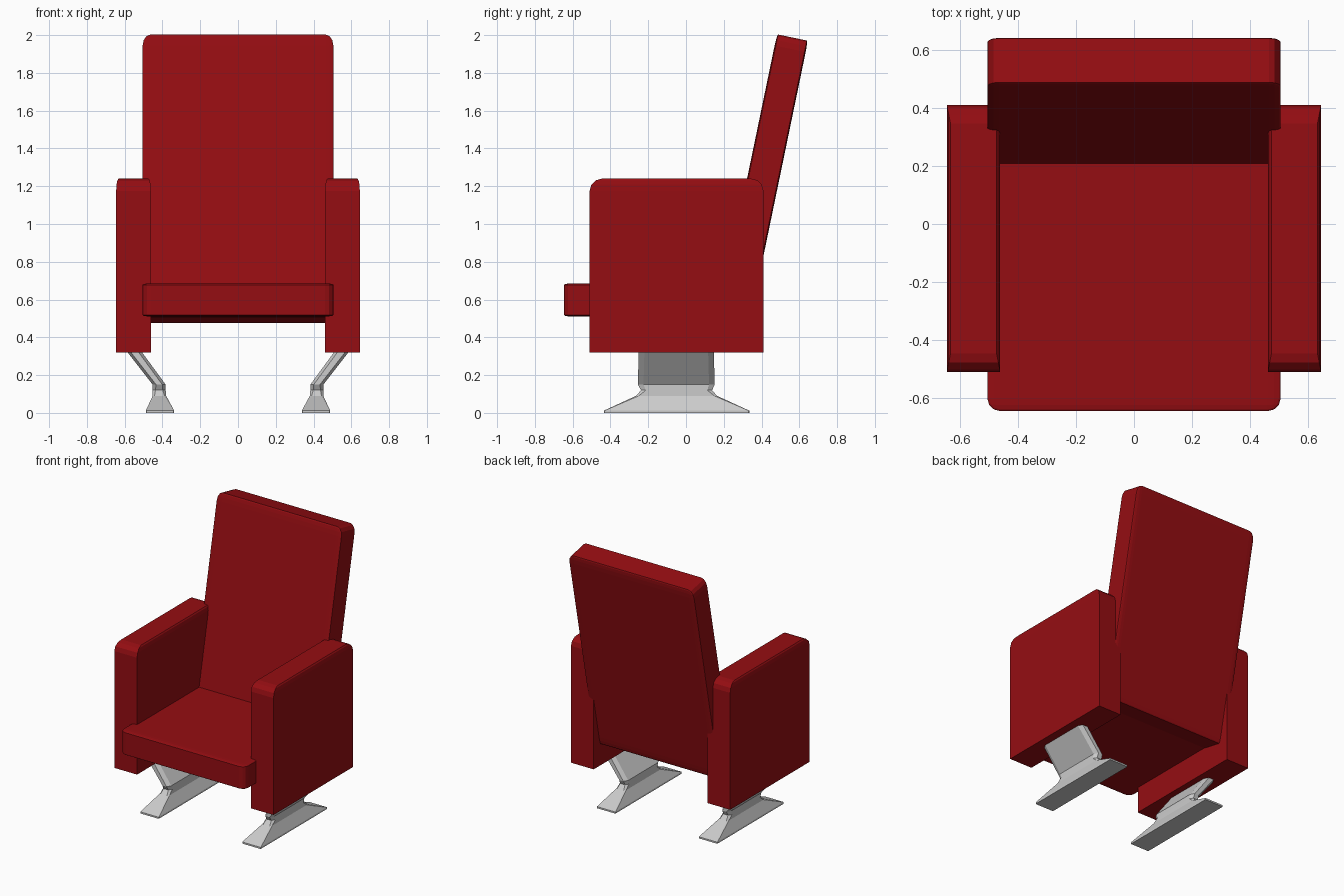
import bpy, bmesh, math
from mathutils import Matrix

if "Cube" in bpy.data.objects:
    bpy.data.objects.remove(bpy.data.objects["Cube"])

red = bpy.data.materials.new("red_fabric")
red.diffuse_color = (0.30, 0.004, 0.006, 1)
red.use_nodes = True
red.node_tree.nodes["Principled BSDF"].inputs["Base Color"].default_value = red.diffuse_color


def make_object(name, bm, mat=None, mirror=False):
    bmesh.ops.recalc_face_normals(bm, faces=bm.faces)
    me = bpy.data.meshes.new(name)
    bm.to_mesh(me)
    bm.free()
    ob = bpy.data.objects.new(name, me)
    bpy.context.collection.objects.link(ob)
    if mat:
        me.materials.append(mat)
    if mirror:
        ob.modifiers.new("Mirror", 'MIRROR')
    return ob


def cushion(name, centre, half, bevel, tilt=0, top_only=False, mirror=False):
    """Bevelled cube stretched to size, so the bevel stretches with each axis."""
    bm = bmesh.new()
    bmesh.ops.create_cube(bm, size=2)
    edges = [e for e in bm.edges
             if not top_only or all(v.co.z > 0.5 for v in e.verts)]
    bmesh.ops.bevel(bm, geom=edges, offset=bevel, segments=3, profile=0.5,
                    affect='EDGES')
    m = (Matrix.Translation(centre) @ Matrix.Rotation(tilt, 4, 'X')
         @ Matrix.Diagonal((*half, 1)))
    bm.transform(m)
    return make_object(name, bm, red, mirror)


def loft(name, sections):
    """Skin chamfered rectangles: (z, x0, x1, y0, y1, chamfer x, chamfer y)."""
    bm = bmesh.new()
    rings = []
    for z, x0, x1, y0, y1, cx, cy in sections:
        pts = [(x0 + cx, y0), (x1 - cx, y0), (x1, y0 + cy), (x1, y1 - cy),
               (x1 - cx, y1), (x0 + cx, y1), (x0, y1 - cy), (x0, y0 + cy)]
        rings.append([bm.verts.new((x, y, z)) for x, y in pts])
    for a, b in zip(rings, rings[1:]):
        for i in range(8):
            j = (i + 1) % 8
            bm.faces.new((a[i], a[j], b[j], b[i]))
    bm.faces.new(rings[0])
    bm.faces.new(rings[-1])
    return make_object(name, bm, None, True)


# Seat cushion
cushion("seat", (0, -0.17, 0.598), (0.505, 0.475, 0.088), 0.09)

# Reclined backrest
cushion("backrest", (0, 0.409, 1.24), (0.505, 0.084, 0.763), 0.08,
        tilt=-math.radians(11.7))

# Armrests, rounded along the top only
cushion("armrests", (0.553, -0.05, 0.78), (0.092, 0.46, 0.46), 0.14,
        top_only=True, mirror=True)

# Metal legs: flared foot, narrow neck, slanted upper plate
loft("legs", [
    (0.00, 0.338, 0.488, -0.435, 0.335, 0.003, 0.003),
    (0.012, 0.338, 0.488, -0.435, 0.335, 0.003, 0.003),
    (0.09, 0.380, 0.452, -0.265, 0.165, 0.010, 0.015),
    (0.12, 0.383, 0.452, -0.238, 0.138, 0.015, 0.025),
    (0.15, 0.383, 0.452, -0.255, 0.152, 0.018, 0.030),
    (0.33, 0.515, 0.592, -0.250, 0.147, 0.018, 0.030),
])
